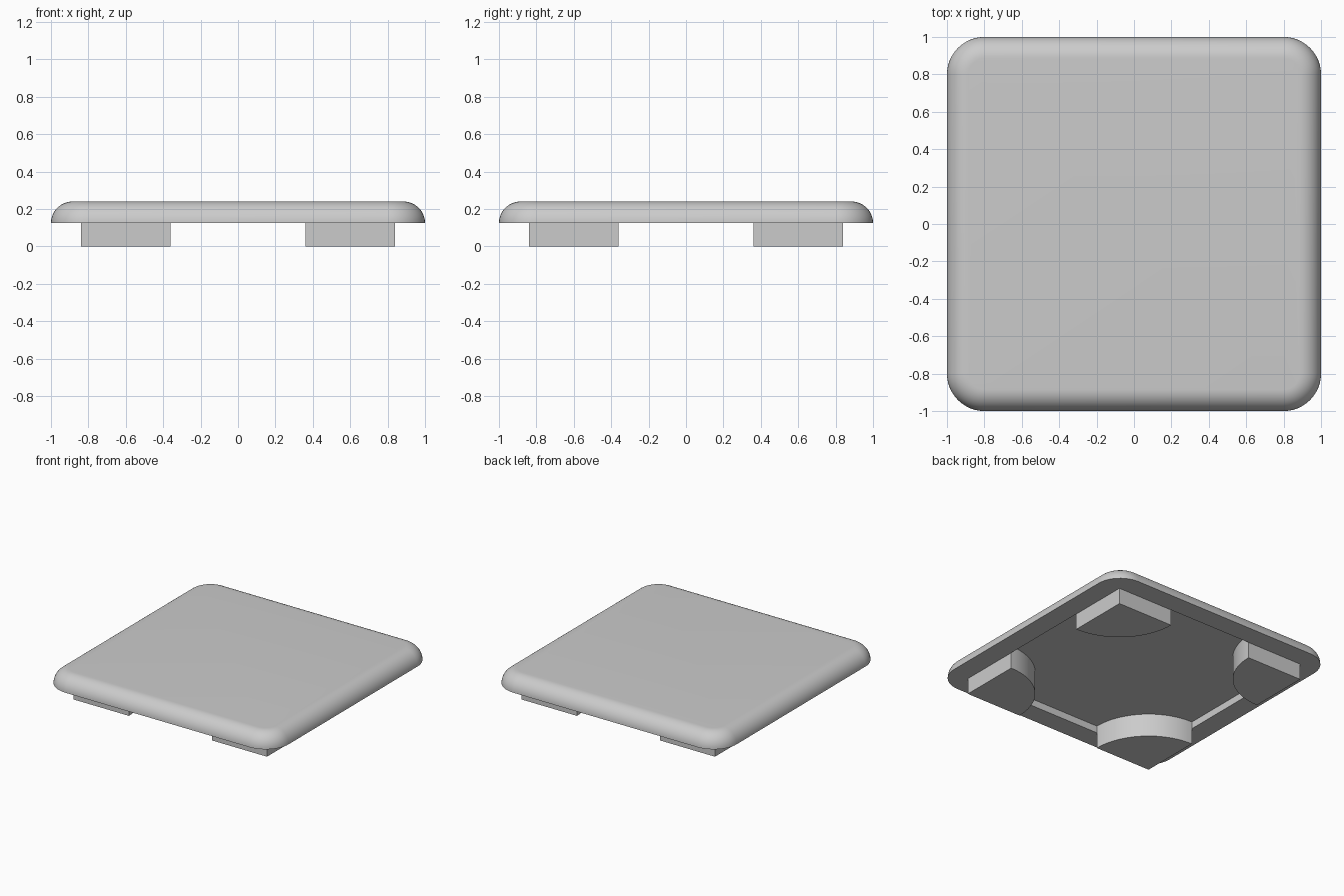
import bpy
import bmesh
from math import pi, sin, cos, radians

if "Cube" in bpy.data.objects:
    bpy.data.objects.remove(bpy.data.objects["Cube"], do_unlink=True)

BASE, TOP, CEILING = 0.125, 0.24, 0.18   # lip, upper face, underside recess
HALF, CORNER, WALL = 1.0, 0.2, 0.16
FOOT_RADIUS = 0.48
STEPS = 12

grey = bpy.data.materials.new("plain grey")
grey.use_nodes = True
colour = (0.6, 0.6, 0.6, 1)
grey.diffuse_color = colour
grey.node_tree.nodes["Principled BSDF"].inputs["Base Color"].default_value = colour


def finish(bm, name):
    bmesh.ops.recalc_face_normals(bm, faces=bm.faces)
    mesh = bpy.data.meshes.new(name)
    bm.to_mesh(mesh)
    bm.free()
    mesh.materials.append(grey)
    obj = bpy.data.objects.new(name, mesh)
    bpy.context.collection.objects.link(obj)
    bpy.ops.object.select_all(action="DESELECT")
    obj.select_set(True)
    bpy.context.view_layer.objects.active = obj
    bpy.ops.object.shade_smooth_by_angle(angle=radians(35))
    return obj


def rounded_square(bm, inset, z):
    """Ring of vertices around a rounded square pulled in by inset."""
    centre, radius = HALF - CORNER, CORNER - inset
    ring = []
    for quarter in range(4):
        mid = pi / 4 + quarter * pi / 2
        cx = centre if cos(mid) > 0 else -centre
        cy = centre if sin(mid) > 0 else -centre
        for i in range(STEPS + 1):
            a = quarter * pi / 2 + i / STEPS * pi / 2
            ring.append(bm.verts.new((cx + radius * cos(a), cy + radius * sin(a), z)))
    return ring


# Cushion-edged plate with a shallow recess underneath
bm = bmesh.new()
edge = TOP - BASE
section = [(WALL, CEILING), (WALL, BASE)]
for i in range(STEPS + 1):
    a = i / STEPS * pi / 2
    section.append((edge * (1 - cos(a)), BASE + edge * sin(a)))
rings = [rounded_square(bm, inset, z) for inset, z in section]
for lower, upper in zip(rings, rings[1:]):
    for i in range(len(lower)):
        j = (i + 1) % len(lower)
        bm.faces.new((lower[i], lower[j], upper[j], upper[i]))
bm.faces.new(rings[0])
bm.faces.new(rings[-1])
finish(bm, "plate")


# Quarter-round feet, square corner outwards
def foot(name, sx, sy):
    bm = bmesh.new()
    outer = HALF - WALL
    outline = [(outer, outer)]
    for i in range(2 * STEPS + 1):
        a = i / (2 * STEPS) * pi / 2
        outline.append((outer - FOOT_RADIUS * cos(a), outer - FOOT_RADIUS * sin(a)))
    face = bm.faces.new([bm.verts.new((sx * x, sy * y, 0)) for x, y in outline])
    result = bmesh.ops.extrude_face_region(bm, geom=[face], use_keep_orig=True)
    verts = [g for g in result["geom"] if isinstance(g, bmesh.types.BMVert)]
    bmesh.ops.translate(bm, verts=verts, vec=(0, 0, CEILING))
    finish(bm, name)


for depth, sy in (("front", -1), ("back", 1)):
    for side, sx in (("left", 1), ("right", -1)):
        foot(f"{depth}_{side}_foot", sx, sy)
